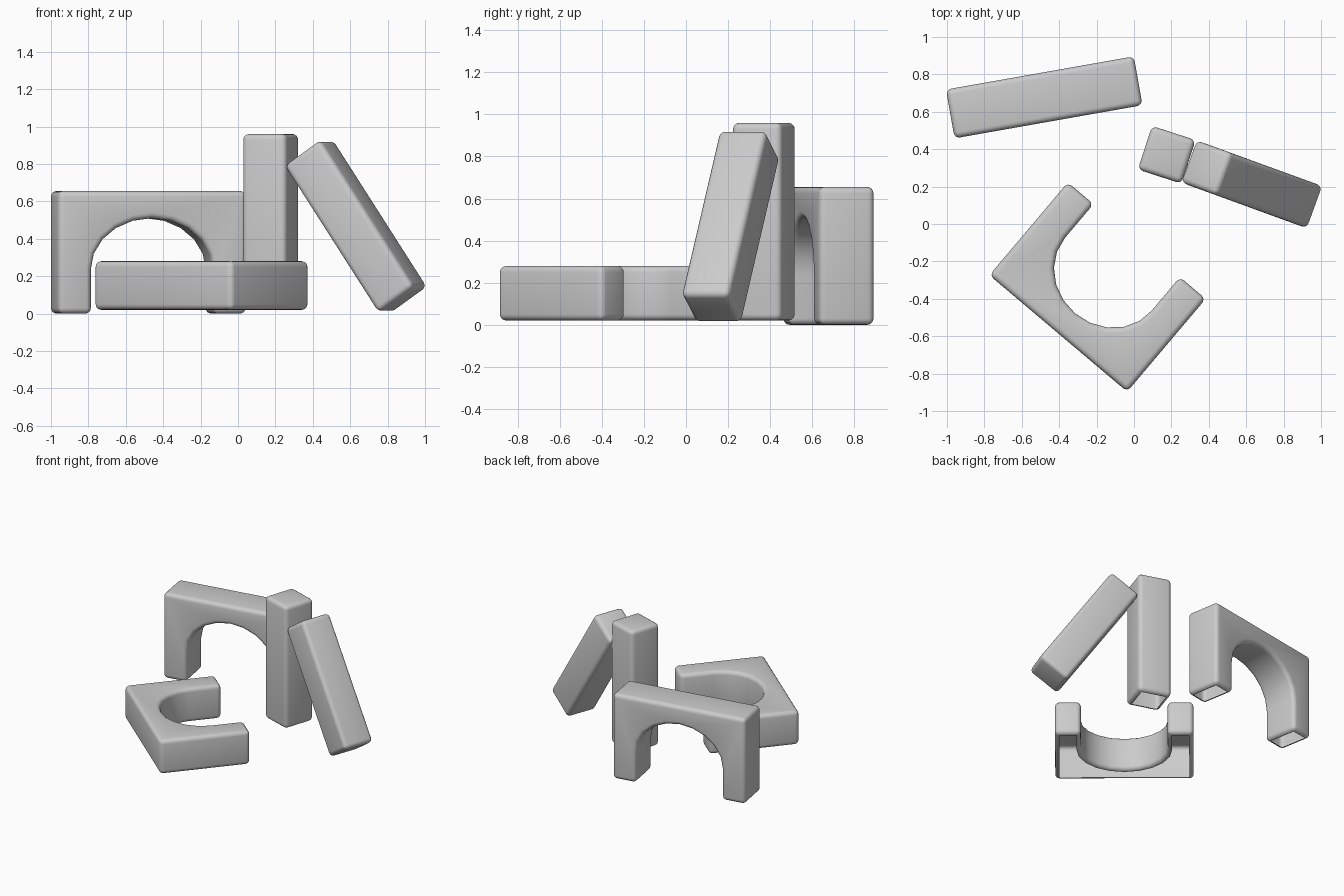
import bpy, bmesh
from math import cos, sin, pi, radians
from mathutils import Matrix, Vector

if "Cube" in bpy.data.objects:
    bpy.data.objects.remove(bpy.data.objects["Cube"], do_unlink=True)

GREY = (0.6, 0.6, 0.6, 1)
mat = bpy.data.materials.new("plain grey")
mat.use_nodes = True
mat.diffuse_color = GREY
mat.node_tree.nodes["Principled BSDF"].inputs["Base Color"].default_value = GREY


def block(name, outline, depth, location, rotation, open_side=None, hole=()):
    """Extrude an XZ outline along Y, round its edges, optionally open one side."""
    bm = bmesh.new()
    front = bm.faces.new([bm.verts.new((x, -depth / 2, z)) for x, z in outline])
    ext = bmesh.ops.extrude_face_region(bm, geom=[front], use_keep_orig=True)
    moved = [g for g in ext["geom"] if isinstance(g, bmesh.types.BMVert)]
    bmesh.ops.translate(bm, verts=moved, vec=(0, depth, 0))
    bmesh.ops.recalc_face_normals(bm, faces=bm.faces)

    # round every edge except the facet lines across the inside of an arch
    def in_hole(v):
        return any(abs(v.co.x - x) + abs(v.co.z - z) < 1e-4 for x, z in hole)

    def crosses(e):
        return abs(e.verts[0].co.y - e.verts[1].co.y) > depth / 2

    edges = [e for e in bm.edges if not (crosses(e) and in_hole(e.verts[0]))]
    bmesh.ops.bevel(bm, geom=edges, offset=0.03, segments=4, profile=0.5,
                    affect='EDGES', clamp_overlap=True)

    # remove the flat underside of hollow blocks
    if open_side:
        side = Vector(open_side)
        far = max(v.co.dot(side) for v in bm.verts)
        under = [f for f in bm.faces
                 if f.normal.dot(side) > 0.99
                 and f.calc_center_median().dot(side) > far - 0.002]
        bmesh.ops.delete(bm, geom=under, context='FACES')

    mesh = bpy.data.meshes.new(name)
    bm.to_mesh(mesh)
    bm.free()
    mesh.materials.append(mat)
    obj = bpy.data.objects.new(name, mesh)
    bpy.context.collection.objects.link(obj)
    obj.matrix_world = Matrix.Translation(location) @ rotation
    bpy.ops.object.select_all(action='DESELECT')
    obj.select_set(True)
    bpy.context.view_layer.objects.active = obj
    bpy.ops.object.shade_smooth_by_angle(angle=radians(40))


def bar_outline(w, h):
    return [(-w / 2, -h / 2), (w / 2, -h / 2), (w / 2, h / 2), (-w / 2, h / 2)]


def arch(name, length, height, depth, location, rotation, open_side):
    half, low = length / 2, -height / 2
    rx, rz, spring, steps = half - 0.18, 0.275, low + 0.235, 10
    curve = [(rx * cos(pi * i / steps), spring + rz * sin(pi * i / steps))
             for i in range(steps + 1)]
    outline = [(half, low), (half, -low), (-half, -low), (-half, low), (-rx, low)]
    outline += curve[::-1] + [(rx, low)]
    block(name, outline, depth, location, rotation, open_side, curve)


def rot(degrees, axis):
    return Matrix.Rotation(radians(degrees), 4, axis)


# arches: one standing, one lying on its face
arch("standing_arch", 1.02, 0.655, 0.265, (-0.48, 0.677, 0.3275),
     rot(10, 'Z'), (0, 0, -1))
arch("lying_arch", 0.965, 0.65, 0.26, (-0.195, -0.337, 0.15),
     rot(-40.2, 'Z') @ rot(90, 'X'), (0, -1, 0))

# posts: one upright, one leaning against it
block("upright_post", bar_outline(0.245, 0.94), 0.245, (0.175, 0.37, 0.49),
      rot(-18, 'Z'), (0, 0, -1))
block("leaning_post", bar_outline(0.245, 0.95), 0.24, (0.63, 0.212, 0.467),
      rot(-20, 'Z') @ rot(-34.2, 'Y'))
